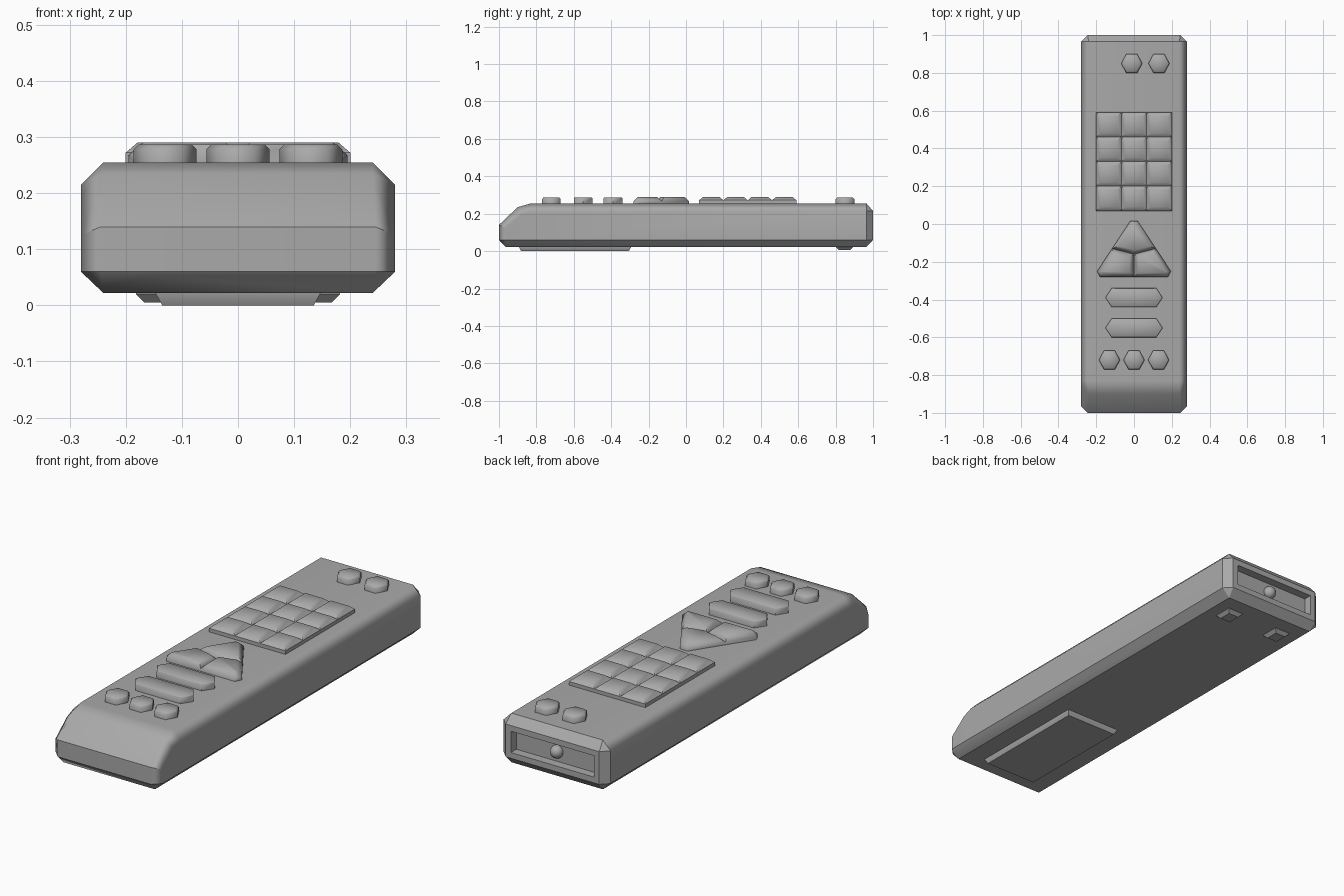
import bpy, bmesh
from math import radians

if "Cube" in bpy.data.objects:
    bpy.data.objects.remove(bpy.data.objects["Cube"])

grey = bpy.data.materials.new("dark_grey")
grey.diffuse_color = (.4, .4, .4, 1)
grey.use_nodes = True
grey.node_tree.nodes["Principled BSDF"].inputs["Base Color"].default_value = grey.diffuse_color


def finish(bm, name, angle):
    bmesh.ops.recalc_face_normals(bm, faces=bm.faces[:])
    me = bpy.data.meshes.new(name)
    bm.to_mesh(me)
    bm.free()
    me.materials.append(grey)
    ob = bpy.data.objects.new(name, me)
    bpy.context.collection.objects.link(ob)
    bpy.ops.object.select_all(action='DESELECT')
    ob.select_set(True)
    bpy.context.view_layer.objects.active = ob
    bpy.ops.object.shade_smooth_by_angle(angle=radians(angle))
    return ob


def raised(name, outline, z0, z1, z2, inset, angle=46):
    """Prism from z0 to z1, then a sloped rim to a smaller flat face at z2."""
    bm = bmesh.new()
    face = bm.faces.new([bm.verts.new((x, y, z0)) for x, y in outline])
    bmesh.ops.duplicate(bm, geom=[face])
    top = bmesh.ops.extrude_face_region(bm, geom=[face])['geom']
    if face.is_valid:
        bmesh.ops.delete(bm, geom=[face], context='FACES_ONLY')
    face = [g for g in top if isinstance(g, bmesh.types.BMFace)][0]
    for v in face.verts:
        v.co.z = z1
    bmesh.ops.inset_region(bm, faces=[face], thickness=inset, use_even_offset=True)
    for v in face.verts:
        v.co.z = z2
    bmesh.ops.remove_doubles(bm, verts=bm.verts[:], dist=1e-5)
    return finish(bm, name, angle)


def rect(cx, cy, hx, hy):
    return [(cx - hx, cy - hy), (cx + hx, cy - hy), (cx + hx, cy + hy), (cx - hx, cy + hy)]


def hexagon(cx, cy, hx, hy, flat):
    return [(cx + hx, cy), (cx + flat, cy + hy), (cx - flat, cy + hy),
            (cx - hx, cy), (cx - flat, cy - hy), (cx + flat, cy - hy)]


# Body: chamfered convex shell, mirrored corner points
half = [(.245, -1, .06), (.245, -1, .14), (.28, -.965, .06), (.28, -.965, .125),
        (.24, -.9, .235), (.28, -.88, .195), (.24, -.83, .255), (.28, -.83, .215),
        (.24, .965, .255), (.28, .965, .215), (.245, 1, .215), (.245, 1, .06),
        (.28, .965, .06), (.24, .965, .022), (.24, -.965, .022)]
bm = bmesh.new()
for x, y, z in half:
    for s in (1, -1):
        bm.verts.new((s * x, y, z))
bmesh.ops.convex_hull(bm, input=bm.verts[:])
bmesh.ops.dissolve_limit(bm, angle_limit=radians(1), verts=bm.verts[:], edges=bm.edges[:])
bmesh.ops.recalc_face_normals(bm, faces=bm.faces[:])
# Recessed window in the back end
back = max(bm.faces, key=lambda f: f.calc_center_median().y)
bmesh.ops.inset_region(bm, faces=[back], thickness=.027, use_even_offset=True)
bmesh.ops.inset_region(bm, faces=[back], thickness=.0005, use_even_offset=True)
for v in back.verts:
    v.co.y = .96
body = finish(bm, "body", 46)
# Crisp creases low on the shell and round the back end
for e in body.data.edges:
    a, b = (body.data.vertices[i].co for i in e.vertices)
    low = max(a.z, b.z) < .15 and abs(a.z - b.z) < .03
    if low or min(a.y, b.y) > .962:
        e.use_edge_sharp = True
wn = body.modifiers.new("weighted", 'WEIGHTED_NORMAL')
wn.keep_sharp = True

# Signal bulb inside the window
bm = bmesh.new()
bmesh.ops.create_uvsphere(bm, u_segments=16, v_segments=10, radius=.03)
bmesh.ops.translate(bm, verts=bm.verts[:], vec=(0, .967, .137))
finish(bm, "signal_bulb", 40)

# Small hexagonal buttons
for i, (x, y) in enumerate([(-.13, -.72), (0, -.72), (.13, -.72), (-.012, .85), (.132, .85)]):
    raised(f"hex_button_{i}", hexagon(x, y, .056, .05, .029), .25, .278, .287, .008, 62)

# Long bar buttons
for i, y in enumerate((-.39, -.55)):
    raised(f"bar_button_{i}", hexagon(0, y, .151, .05, .118), .25, .284, .287, .003)

# Keypad
for r in range(4):
    for c in range(3):
        raised(f"key_{r}_{c}", rect((c - 1) * .1335, .135 + r * .13, .0667, .065),
               .25, .272, .29, .021)

# Triangular pad in three pieces
raised("pad_top", [(.02, .015), (-.02, .015), (-.116, -.13), (0, -.16), (.116, -.13)],
       .25, .268, .29, .022)
for s, side in ((1, "right"), (-1, "left")):
    raised(f"pad_{side}", [(s * x, y) for x, y in
           [(.116, -.13), (0, -.16), (0, -.28), (.18, -.28), (.195, -.25)]],
           .25, .268, .29, .022)

# Battery cover and feet underneath
raised("battery_cover", rect(0, -.593, .147, .3), .03, .022, 0, .012, 30)
for s, side in ((1, "right"), (-1, "left")):
    raised(f"foot_{side}", rect(s * .14, .848, .042, .045), .03, .02, .005, .015, 30)
